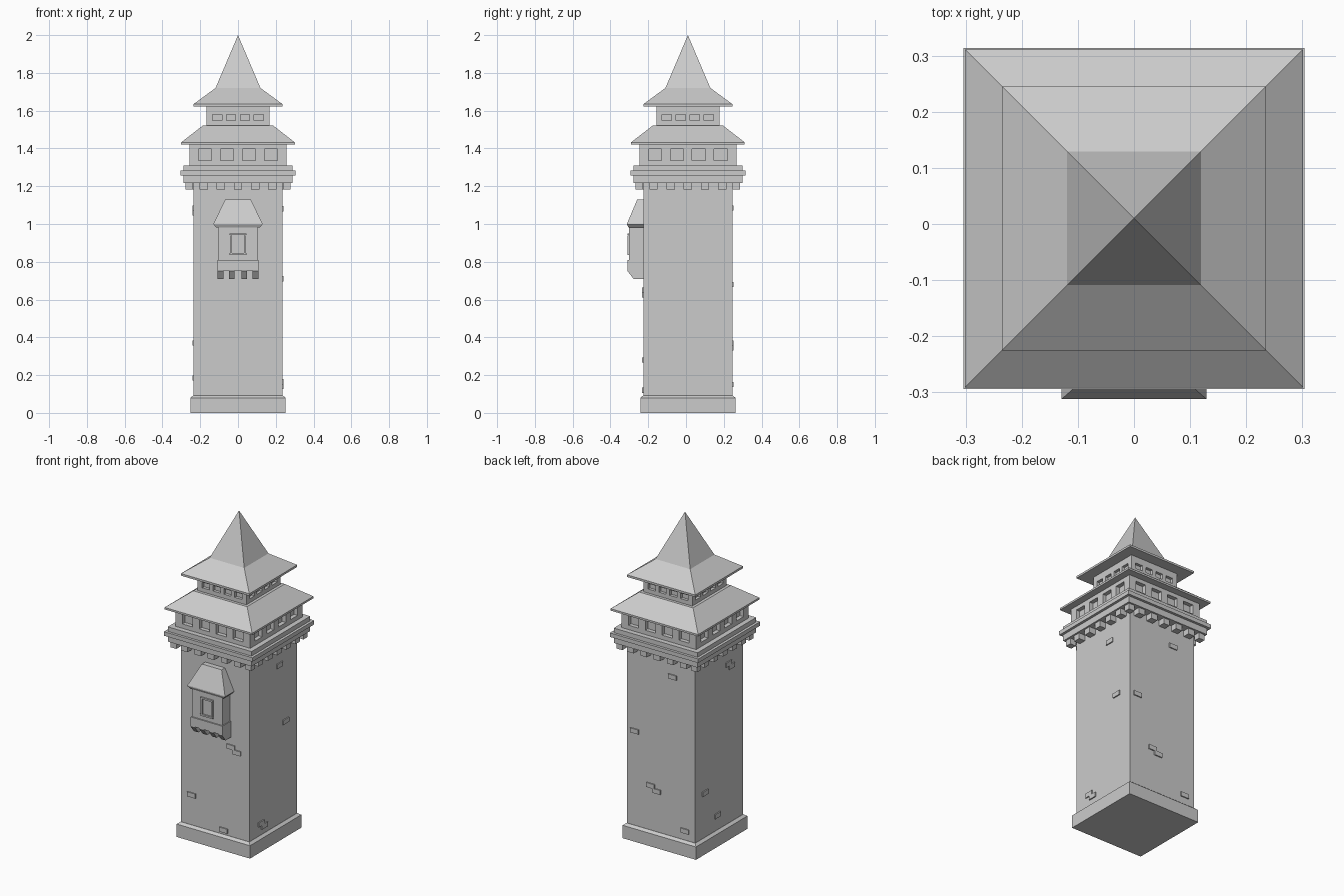
import bpy, bmesh
from math import pi
from mathutils import Matrix, Vector

if "Cube" in bpy.data.objects:
    bpy.data.objects.remove(bpy.data.objects["Cube"])

CY = 0.01  # tower axis sits slightly behind the origin
TOWER = Matrix.Translation((0, CY, 0))
SIDES = [TOWER @ Matrix.Rotation(i * pi / 2, 4, 'Z') for i in range(4)]  # front, right, back, left


def finish(name, bm):
    bmesh.ops.recalc_face_normals(bm, faces=bm.faces)
    me = bpy.data.meshes.new(name)
    bm.to_mesh(me)
    bm.free()
    ob = bpy.data.objects.new(name, me)
    bpy.context.collection.objects.link(ob)
    return ob


def loft(bm, rings, mat=Matrix()):
    """Rectangular rings (x0, x1, y0, y1, z) joined into a closed solid."""
    loops = []
    for x0, x1, y0, y1, z in rings:
        loops.append([bm.verts.new(mat @ Vector(p)) for p in
                      ((x0, y0, z), (x1, y0, z), (x1, y1, z), (x0, y1, z))])
    for a, b in zip(loops, loops[1:]):
        for i in range(4):
            j = (i + 1) % 4
            bm.faces.new((a[i], a[j], b[j], b[i]))
    bm.faces.new(loops[0][::-1])
    bm.faces.new(loops[-1])


def box(bm, x0, x1, y0, y1, z0, z1, mat=Matrix()):
    loft(bm, [(x0, x1, y0, y1, z0), (x0, x1, y0, y1, z1)], mat)


def square_tier(name, profile):
    """Square solid from (half width, z) pairs around the tower axis."""
    bm = bmesh.new()
    loft(bm, [(-h, h, -h, h, z) for h, z in profile], TOWER)
    bmesh.ops.remove_doubles(bm, verts=bm.verts, dist=1e-5)
    return finish(name, bm)


def window_tier(name, h, z0, z1, centres, w, wz0, wz1, depth):
    """Square storey with recessed windows on all four sides."""
    bm = bmesh.new()
    c = h - depth
    box(bm, -c, c, -c, c, z0, z1, TOWER)
    box(bm, -h, h, -h, h, z0, wz0, TOWER)
    box(bm, -h, h, -h, h, wz1, z1, TOWER)
    edges = [-h] + [e for x in centres for e in (x - w / 2, x + w / 2)] + [h]
    for m in SIDES:
        for a, b in zip(edges[::2], edges[1::2]):
            box(bm, a, b, -h, -c, wz0, wz1, m)
    return finish(name, bm)


# Shaft, plinth and gallery mouldings
square_tier("plinth", [(0.252, 0), (0.252, 0.08), (0.236, 0.093)])
square_tier("shaft", [(0.235, 0.05), (0.235, 1.24)])
square_tier("gallery_lower_band", [(0.288, 1.218), (0.288, 1.257)])
square_tier("gallery_ledge", [(0.304, 1.257), (0.304, 1.282)])
square_tier("gallery_upper_band", [(0.288, 1.282), (0.288, 1.31)])

# Corbels under the gallery
bm = bmesh.new()
for m in SIDES:
    for i in range(-2, 3):
        x = i * 0.091
        box(bm, x - 0.022, x + 0.022, -0.277, -0.23, 1.182, 1.22, m)
    box(bm, 0.237, 0.277, -0.277, -0.237, 1.182, 1.22, m)
finish("corbels", bm)

# Two windowed storeys
window_tier("lower_storey", 0.257, 1.31, 1.425, [-0.174, -0.058, 0.058, 0.174],
            0.07, 1.337, 1.396, 0.025)
window_tier("upper_storey", 0.167, 1.515, 1.63, [-0.111, -0.037, 0.037, 0.111],
            0.05, 1.547, 1.581, 0.018)

# Roofs
square_tier("lower_roof", [(0.301, 1.42), (0.301, 1.432), (0.185, 1.522)])
square_tier("spire_roof", [(0.235, 1.622), (0.235, 1.635), (0.119, 1.72), (0, 2.0)])

# Bay on the front face
bm = bmesh.new()
box(bm, -0.104, 0.104, -0.301, -0.2, 0.80, 0.99)
finish("bay_wall", bm)
bm = bmesh.new()
box(bm, -0.109, 0.109, -0.309, -0.2, 0.755, 0.81)
finish("bay_base", bm)
bm = bmesh.new()
for x in (-0.0935, -0.033, 0.033, 0.0935):
    loft(bm, [(x - 0.0155, x + 0.0155, -0.278, -0.2, 0.71),
              (x - 0.0155, x + 0.0155, -0.309, -0.2, 0.75),
              (x - 0.0155, x + 0.0155, -0.309, -0.2, 0.757)])
finish("bay_corbels", bm)
bm = bmesh.new()
loft(bm, [(-0.115, 0.115, -0.304, -0.2, 0.982), (-0.129, 0.129, -0.312, -0.2, 0.997),
          (-0.129, 0.129, -0.312, -0.2, 1.003), (-0.068, 0.068, -0.258, -0.2, 1.13)])
finish("bay_roof", bm)
bm = bmesh.new()
for s in (-1, 1):
    x = s * 0.036
    box(bm, x - 0.005, x + 0.005, -0.31, -0.29, 0.845, 0.94)
    z = 0.894 + s * 0.052
    box(bm, -0.044, 0.044, -0.311, -0.29, z - 0.005, z + 0.005)
finish("bay_window_frame", bm)

# Scattered raised bricks: (side, position along the side, height)
bm = bmesh.new()
bricks = [(0, -0.16, 0.28), (0, 0.06, 0.12), (0, 0.11, 0.65), (0, 0.15, 0.625),
          (1, 0.06, 1.08), (1, 0.12, 0.71), (1, -0.12, 0.165), (1, -0.09, 0.14),
          (2, -0.18, 0.68), (2, -0.07, 0.37), (2, -0.03, 0.345), (2, 0.08, 1.085),
          (2, 0.165, 0.15), (3, 0.09, 1.085), (3, 0.12, 1.06), (3, -0.14, 0.37), (3, -0.02, 0.185)]
for side, x, z in bricks:
    box(bm, x - 0.028, x + 0.028, -0.242, -0.23, z - 0.014, z + 0.014, SIDES[side])
finish("raised_bricks", bm)
